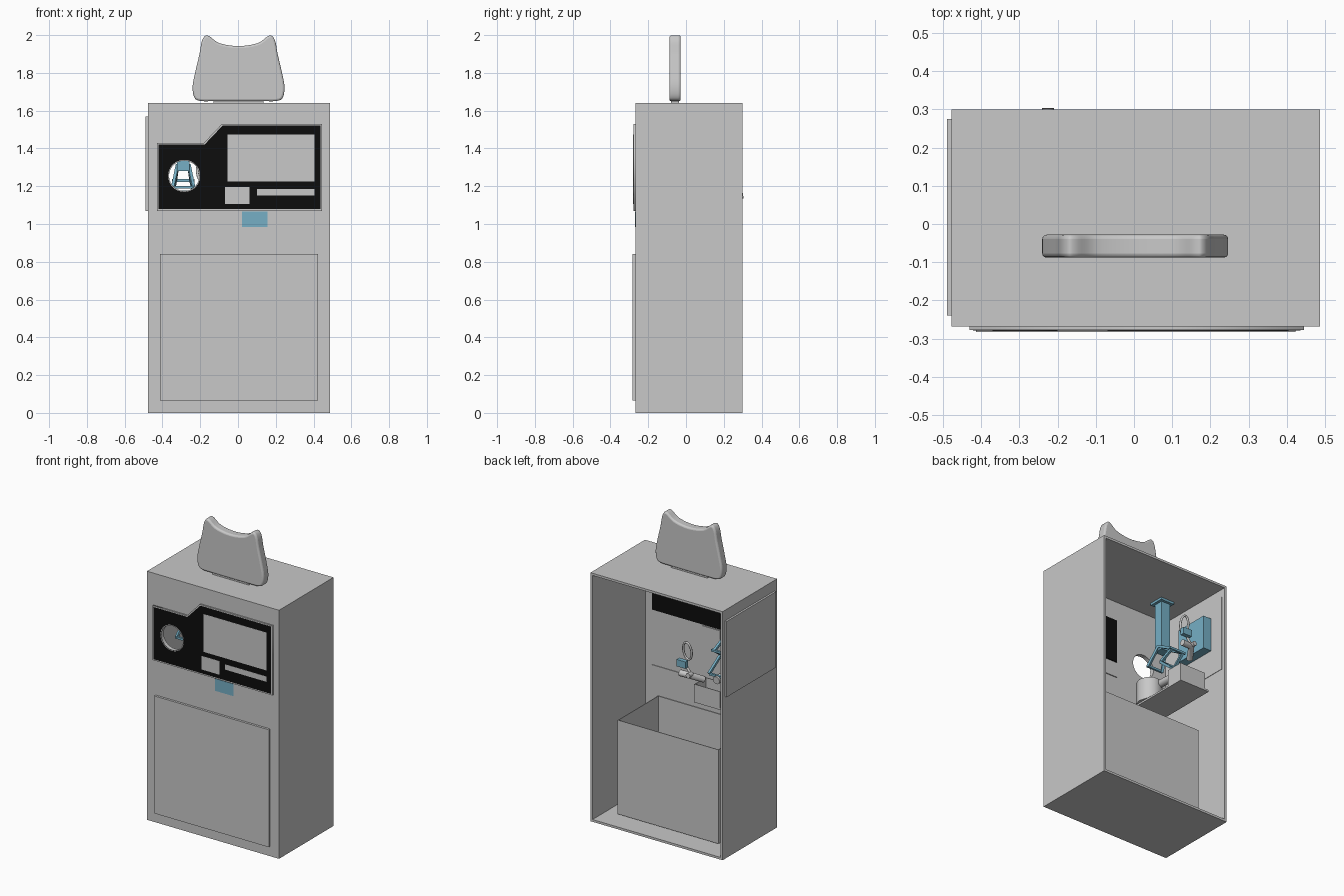
import bpy, bmesh, math
from mathutils import Vector

if "Cube" in bpy.data.objects:
    bpy.data.objects.remove(bpy.data.objects["Cube"])


def material(name, rgb):
    m = bpy.data.materials.new(name)
    m.diffuse_color = (*rgb, 1)
    m.use_nodes = True
    m.node_tree.nodes["Principled BSDF"].inputs["Base Color"].default_value = m.diffuse_color
    return m


GRAY = material("cabinet gray", (0.58, 0.58, 0.58))
BLUE = material("steel blue", (0.18, 0.43, 0.56))
BLACK = material("panel black", (0.004, 0.004, 0.004))


def add(name, mesh, mat):
    mesh.materials.clear()
    mesh.materials.append(mat)
    ob = bpy.data.objects.new(name, mesh)
    bpy.context.collection.objects.link(ob)
    return ob


def box(name, x, y, z, mat=GRAY, open_top=False):
    bm = bmesh.new()
    bmesh.ops.create_cube(bm, size=1)
    for v in bm.verts:
        v.co = [lo + (c + 0.5) * (hi - lo) for c, (lo, hi) in zip(v.co, (x, y, z))]
    if open_top:
        bm.normal_update()
        bmesh.ops.delete(bm, geom=[f for f in bm.faces if f.normal.z > 0.9], context='FACES')
    me = bpy.data.meshes.new(name)
    bm.to_mesh(me)
    bm.free()
    return add(name, me, mat)


def curve_mesh(name, curve):
    tmp = bpy.data.objects.new("tmp", curve)
    bpy.context.collection.objects.link(tmp)
    dg = bpy.context.evaluated_depsgraph_get()
    me = bpy.data.meshes.new_from_object(tmp.evaluated_get(dg))
    me.name = name
    bpy.data.objects.remove(tmp)
    return me


def plate(name, loops, y0, y1, mat=GRAY):
    """Outline (first loop) with holes (other loops) in x-z, from y0 to y1."""
    cu = bpy.data.curves.new(name, 'CURVE')
    cu.dimensions, cu.fill_mode, cu.extrude = '2D', 'BOTH', (y1 - y0) / 2
    for pts in loops:
        s = cu.splines.new('POLY')
        s.points.add(len(pts) - 1)
        for p, (a, b) in zip(s.points, pts):
            p.co = (a, b, 0, 1)
        s.use_cyclic_u = True
    me = curve_mesh(name, cu)
    bm = bmesh.new()
    bm.from_mesh(me)
    for v in bm.verts:
        v.co = (v.co.x, (y0 + y1) / 2 - v.co.z, v.co.y)
    bmesh.ops.remove_doubles(bm, verts=bm.verts, dist=1e-5)
    bmesh.ops.recalc_face_normals(bm, faces=bm.faces)
    bm.to_mesh(me)
    bm.free()
    return add(name, me, mat)


def tube(name, pts, r, mat=GRAY, cyclic=False):
    cu = bpy.data.curves.new(name, 'CURVE')
    cu.dimensions, cu.bevel_depth, cu.bevel_resolution, cu.use_fill_caps = '3D', r, 3, True
    s = cu.splines.new('POLY')
    s.points.add(len(pts) - 1)
    for p, c in zip(s.points, pts):
        p.co = (*c, 1)
    s.use_cyclic_u = cyclic
    ob = add(name, curve_mesh(name, cu), mat)
    smooth(ob)
    return ob


def beam(name, a, b, w, mat=BLUE):
    a, b = Vector(a), Vector(b)
    h = (b - a).length / 2
    ob = box(name, (-w, w), (-w, w), (-h, h), mat)
    ob.location = (a + b) / 2
    ob.rotation_euler = (b - a).to_track_quat('Z', 'Y').to_euler()
    return ob


def smooth(ob):
    bpy.ops.object.select_all(action='DESELECT')
    bpy.context.view_layer.objects.active = ob
    ob.select_set(True)
    bpy.ops.object.shade_smooth_by_angle(angle=math.radians(40))


def rect(x0, x1, z0, z1):
    return [(x0, z0), (x1, z0), (x1, z1), (x0, z1)]


def circle(cx, cz, r, n=40):
    return [(cx + r * math.cos(2 * math.pi * i / n), cz + r * math.sin(2 * math.pi * i / n)) for i in range(n)]


def rounded(pts, n=6):
    """Closed smooth curve through the points."""
    out, k = [], len(pts)
    for i in range(k):
        p0, p1, p2, p3 = (Vector(pts[(i + j) % k]) for j in (-1, 0, 1, 2))
        for t in (j / n for j in range(n)):
            out.append(tuple(0.5 * (2 * p1 + (p2 - p0) * t + (2 * p0 - 5 * p1 + 4 * p2 - p3) * t * t
                                    + (3 * p1 - p0 - 3 * p2 + p3) * t ** 3)))
    return out


# Cabinet shell, open at the back
X0, X1, Y0, Y1, H, T = -0.477, 0.487, -0.268, 0.30, 1.64, 0.015
WX, WZ = -0.285, 1.255
box("cabinet_floor", (X0, X1), (Y0, Y1), (0, T))
box("cabinet_top", (X0, X1), (Y0, Y1), (H - T, H))
box("cabinet_left_wall", (X0, X0 + T), (Y0, Y1), (T, H - T))
box("cabinet_right_wall", (X1 - T, X1), (Y0, Y1), (T, H - T))
plate("cabinet_front", [rect(X0 + T, X1 - T, T, H - T), circle(WX, WZ, 0.08)], Y0, Y0 + T)

# Doors
box("front_door", (-0.413, 0.423), (-0.283, -0.249), (0.065, 0.84))
box("side_door", (-0.49, -0.459), (-0.24, 0.275), (1.07, 1.57))

# Control panel: gray rim, black face, gray inserts
def panel(d):
    return [(-0.43 + d, 1.07 + d), (0.445 - d, 1.07 + d), (0.445 - d, 1.53 - d),
            (-0.085 + d * 0.4, 1.53 - d), (-0.18 + d * 0.4, 1.43 - d), (-0.43 + d, 1.43 - d)]


hole = circle(WX, WZ, 0.08)
plate("panel_rim", [panel(0), hole], -0.277, Y0)
plate("panel_face", [panel(0.009), hole], -0.279, -0.277, BLACK)
for name, r in (("screen", (-0.055, 0.405, 1.225, 1.475)), ("reader", (-0.07, 0.06, 1.105, 1.195)),
                ("slot", (0.10, 0.405, 1.15, 1.185))):
    plate(name, [rect(*r)], -0.280, -0.279)
plate("window_rim", [circle(WX, WZ, 0.085), hole], -0.280, -0.279)
plate("blue_plate", [rect(0.02, 0.155, 0.985, 1.065)], -0.270, Y0, BLUE)
box("screen_back", (-0.075, 0.42), (-0.253, -0.247), (1.205, 1.495), BLACK)
box("reader_back", (-0.075, 0.055), (-0.253, -0.247), (1.10, 1.197))

# Eared topper sign with rounded edges
half = [(0.12, 1.65), (0.205, 1.652), (0.235, 1.672), (0.243, 1.73), (0.228, 1.81),
        (0.207, 1.90), (0.195, 1.965), (0.178, 1.995), (0.155, 1.994), (0.10, 1.957)]
outline = [(0.003 + a, b) for a, b in half] + [(0.003, 1.942)] + [(0.003 - a, b) for a, b in reversed(half)]
sign = plate("topper_sign", [rounded(outline)], -0.088, -0.028)
bm = bmesh.new()
bm.from_mesh(sign.data)
bmesh.ops.dissolve_limit(bm, angle_limit=0.01, verts=bm.verts, edges=bm.edges)
bm.to_mesh(sign.data)
bm.free()
bev = sign.modifiers.new("round_edges", 'BEVEL')
bev.width, bev.segments, bev.angle_limit = 0.012, 3, math.radians(60)
smooth(sign)
box("topper_foot", (-0.13, 0.135), (-0.08, -0.036), (H, 1.655))

# Storage bin, open at the top
bin_ob = box("storage_bin", (-0.36, 0.375), (-0.245, 0.176), (0.03, 0.65), GRAY, True)
sol = bin_ob.modifiers.new("thickness", 'SOLIDIFY')
sol.thickness = 0.006

# Hanging arm: ceiling plate, column and folding linkage
AX, AY = -0.29, -0.08
box("arm_ceiling_plate", (AX - 0.05, AX + 0.05), (AY - 0.05, AY + 0.05), (1.61, 1.625), BLUE)
box("arm_column", (AX - 0.032, AX + 0.032), (AY - 0.032, AY + 0.032), (1.28, 1.61), BLUE)
zigzag = [(AY, 1.31), (0.06, 1.23), (-0.03, 1.17), (0.08, 1.08)]
for side in (-1, 1):
    for i, (p, q) in enumerate(zip(zigzag, zigzag[1:])):
        beam("linkage_bar", (AX + side * (0.03 + 0.012 * i), *p), (AX + side * (0.042 + 0.012 * i), *q), 0.008)
    beam("linkage_front_bar", (AX + side * 0.03, AY, 1.31), (AX + side * 0.055, -0.15, 1.19), 0.008)
for i, (y, z) in enumerate(zigzag[1:] + [(-0.15, 1.195)]):
    beam("linkage_cross_bar", (AX - 0.06, y, z), (AX + 0.06, y, z), 0.007)

# Blue drive box on the left wall
box("drive_box", (-0.462, -0.40), (-0.06, 0.176), (1.24, 1.463), BLUE)

# Tray with hopper and cup
box("tray", (-0.42, -0.20), (-0.22, 0.20), (0.93, 0.942))
hop = box("hopper", (-0.39, -0.20), (0.08, 0.20), (0.942, 1.05), GRAY, True)
hop.modifiers.new("thickness", 'SOLIDIFY').thickness = 0.006
tube("cup", [(-0.26, -0.165, 0.942), (-0.26, -0.165, 1.09)], 0.08)
tube("feed_pipe", [(-0.29, -0.13, 1.07), (-0.29, 0.10, 1.06)], 0.025)

# Nozzle, hose loop and small control box
tube("nozzle", [(-0.27, 0.20, 1.10), (-0.225, 0.27, 1.14), (-0.15, 0.275, 1.14)], 0.02)
tube("nozzle_stem", [(-0.225, 0.27, 1.15), (-0.18, 0.27, 1.21)], 0.008)
tube("nozzle_cap", [(-0.225, 0.265, 1.148), (-0.225, 0.303, 1.15)], 0.016)
tube("hose_loop", [(-0.186 + 0.03 * math.cos(a), 0.25 + 0.01 * math.sin(a), 1.285 + 0.06 * math.sin(a))
                   for a in (math.pi * i / 12 for i in range(24))], 0.007, GRAY, True)
box("control_box", (-0.205, -0.14), (0.27, 0.299), (1.19, 1.235), BLUE)
